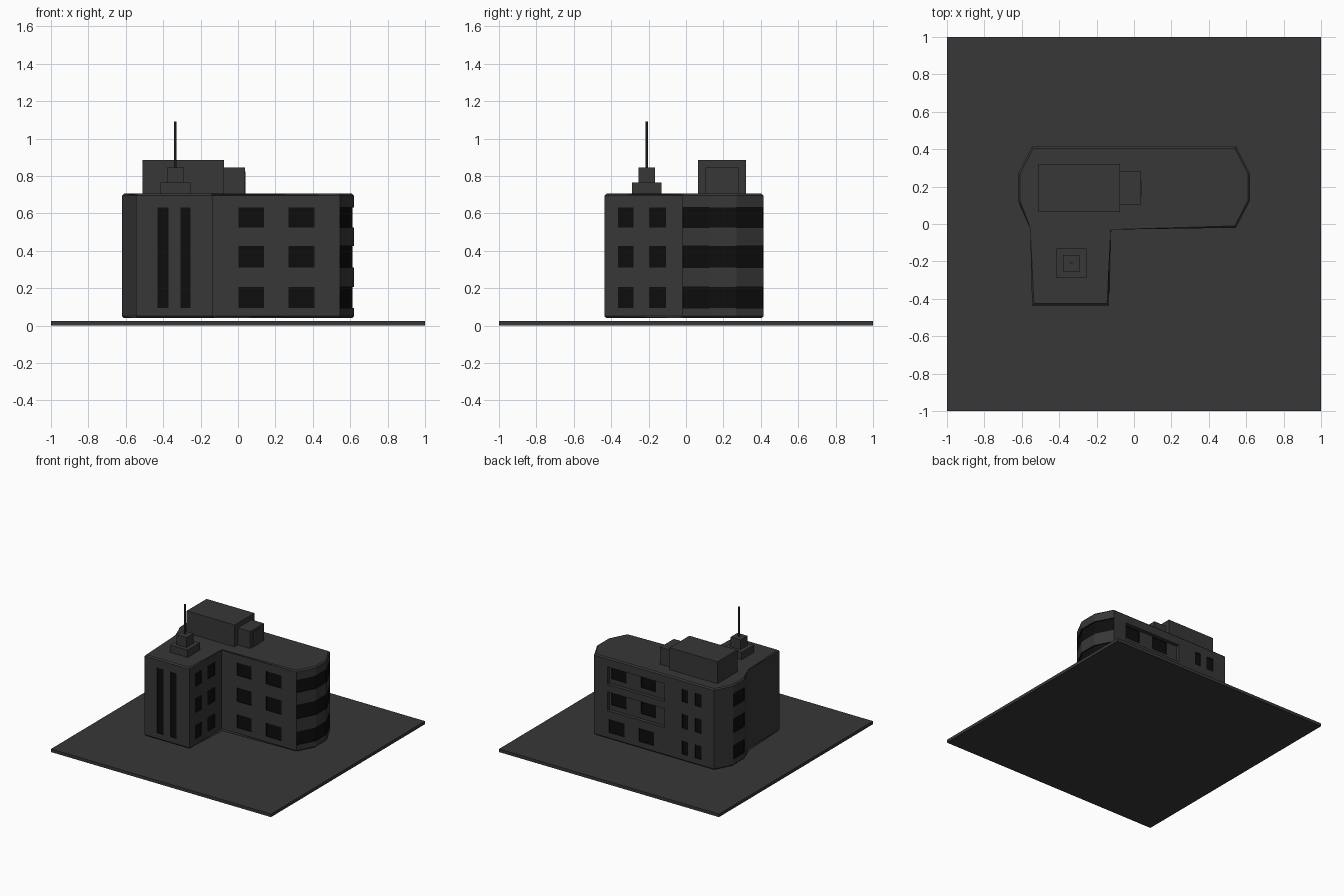
import bpy, bmesh, math
from mathutils import Vector

if "Cube" in bpy.data.objects:
    bpy.data.objects.remove(bpy.data.objects["Cube"])


def make_material(name, value):
    m = bpy.data.materials.new(name)
    m.diffuse_color = (value, value, value, 1)
    m.use_nodes = True
    m.node_tree.nodes["Principled BSDF"].inputs["Base Color"].default_value = m.diffuse_color
    return m


WALL = make_material("charcoal grey", 0.038)
GLASS = make_material("near black glass", 0.004)


def add_prism(bm, pts, z0, z1, mat=0):
    """Extruded polygon (points counter-clockwise seen from above)."""
    lo = [bm.verts.new((p[0], p[1], z0)) for p in pts]
    hi = [bm.verts.new((p[0], p[1], z1)) for p in pts]
    faces = [bm.faces.new(lo[::-1]), bm.faces.new(hi)]
    n = len(pts)
    for i in range(n):
        j = (i + 1) % n
        faces.append(bm.faces.new((lo[i], lo[j], hi[j], hi[i])))
    for f in faces:
        f.material_index = mat


def finish(bm, name):
    me = bpy.data.meshes.new(name)
    bm.to_mesh(me)
    bm.free()
    me.materials.append(WALL)
    me.materials.append(GLASS)
    ob = bpy.data.objects.new(name, me)
    bpy.context.collection.objects.link(ob)
    return ob


def box(name, x0, x1, y0, y1, z0, z1):
    bm = bmesh.new()
    add_prism(bm, [(x0, y0), (x1, y0), (x1, y1), (x0, y1)], z0, z1)
    return finish(bm, name)


def wall_box(bm, a, b, z0, z1, depth, mat):
    """Cutter box along wall segment a-b, reaching depth into the wall."""
    a, b = Vector(a), Vector(b)
    d = (b - a).normalized()
    n = Vector((d.y, -d.x))
    add_prism(bm, [a + n * 0.02, b + n * 0.02, b - n * depth, a - n * depth], z0, z1, mat)


def cut(target, cutter):
    cutter.hide_render = True
    mod = target.modifiers.new("cut", 'BOOLEAN')
    mod.operation = 'DIFFERENCE'
    mod.solver = 'EXACT'
    mod.use_self = True
    mod.object = cutter
    bpy.context.view_layer.objects.active = target
    bpy.ops.object.modifier_apply(modifier=mod.name)
    bpy.data.objects.remove(cutter)


# Ground slab
box("ground_slab", -1, 1, -1, 1, 0, 0.025)

# Building body: L-shaped footprint with faceted ends and chamfered rims
half_end = [(0.545, -0.02), (0.62, 0.125), (0.62, 0.27), (0.545, 0.414)]
footprint = ([(-0.545, -0.436), (-0.134, -0.436), (-0.134, -0.02)] + half_end
             + [(-x, y) for x, y in reversed(half_end)])
bm = bmesh.new()
add_prism(bm, footprint, 0.04, 0.705)
rims = [e for e in bm.edges if abs(e.verts[0].co.z - e.verts[1].co.z) < 1e-5]
bmesh.ops.bevel(bm, geom=rims, offset=0.01, segments=1, affect='EDGES')
body = finish(bm, "building_body")

# Recessed balconies on the back of the upper two floors
BACK, BALCONY = 0.414, 0.03
bm = bmesh.new()
for z0, z1 in ((0.27, 0.425), (0.485, 0.63)):
    wall_box(bm, (0.425, BACK), (-0.095, BACK), z0, z1, BALCONY, 0)
cut(body, finish(bm, "balcony_cutter"))

# Window recesses, glass-coloured
floors = [(0.095, 0.205), (0.31, 0.425), (0.525, 0.63)]
wide = [(0.003, 0.138), (0.27, 0.41)]
narrow = [(-0.43, -0.372), (-0.308, -0.255)]
D = 0.008
bm = bmesh.new()
for x0, x1 in narrow:      # tall slots on the front of the wing
    wall_box(bm, (x0, -0.436), (x1, -0.436), 0.095, 0.63, D, 1)
for i, (z0, z1) in enumerate(floors):
    for x0, x1 in wide:    # front, then back
        wall_box(bm, (x0, -0.02), (x1, -0.02), z0, z1, D, 1)
        depth = D + (BALCONY if i else 0)
        top = z1 - (0.002 if i else 0)
        wall_box(bm, (x1, BACK), (x0, BACK), z0, top, depth, 1)
    for x0, x1 in narrow:  # small back windows
        wall_box(bm, (x1, BACK), (x0, BACK), z0, z1, D, 1)
    for y0, y1 in ((-0.363, -0.28), (-0.198, -0.108)):  # wing side
        wall_box(bm, (-0.134, y0), (-0.134, y1), z0, z1, D, 1)
    wall_box(bm, (-0.62, 0.267), (-0.62, 0.128), z0, z1, D, 1)  # left end
    for a, b in zip(half_end, half_end[1:]):            # right end ribbon
        wall_box(bm, a, b, z0, z1, D, 1)
cut(body, finish(bm, "window_cutter"))

# Rooftop plant room with stair box and door
box("plant_room", -0.51, -0.075, 0.063, 0.32, 0.705, 0.885)
box("stair_box", -0.075, 0.037, 0.105, 0.283, 0.705, 0.845)
box("roof_door", 0.036, 0.041, 0.145, 0.23, 0.705, 0.825)

# Stepped antenna base and mast
cx, cy = -0.335, -0.21
for name, r, z0, z1 in (("antenna_base", 0.08, 0.705, 0.765),
                        ("antenna_step", 0.045, 0.765, 0.845)):
    box(name, cx - r, cx + r, cy - r, cy + r, z0, z1)
bm = bmesh.new()
add_prism(bm, [(cx + 0.006 * math.cos(k * math.pi / 4), cy + 0.006 * math.sin(k * math.pi / 4))
               for k in range(8)], 0.845, 1.09)
finish(bm, "antenna_mast")
